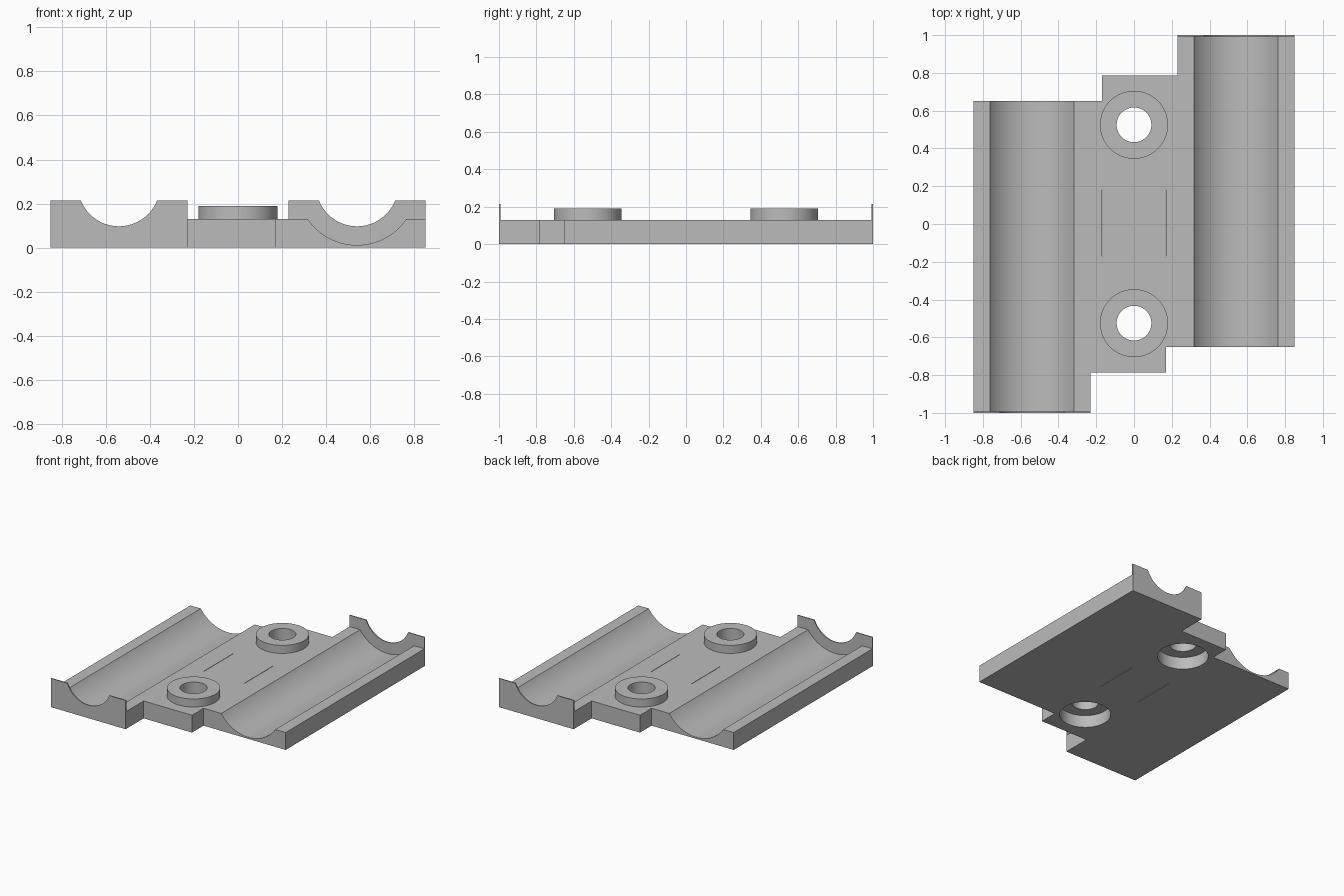
import bpy
import bmesh
import math

cube = bpy.data.objects.get("Cube")
if cube:
    bpy.data.objects.remove(cube, do_unlink=True)

TOP, WALL_TOP, THICK = 0.13, 0.215, 0.008
AXIS_X, AXIS_Z = 0.54, 0.283
GROOVE_R, LIP_R = 0.271, 0.186
BOSS_Y, BOSS_R, HOLE_R = 0.525, 0.18, 0.092

grey = bpy.data.materials.new("mid grey")
grey.use_nodes = True
COLOUR = (0.5, 0.5, 0.5, 1)
grey.diffuse_color = COLOUR
grey.node_tree.nodes["Principled BSDF"].inputs["Base Color"].default_value = COLOUR


def prism(name, points, offset):
    """Extrude a closed outline along the offset vector."""
    bm = bmesh.new()
    face = bm.faces.new([bm.verts.new(p) for p in points])
    moved = bmesh.ops.extrude_face_region(bm, geom=[face])["geom"]
    verts = [g for g in moved if isinstance(g, bmesh.types.BMVert)]
    bmesh.ops.translate(bm, verts=verts, vec=offset)
    bmesh.ops.recalc_face_normals(bm, faces=bm.faces)
    mesh = bpy.data.meshes.new(name)
    bm.to_mesh(mesh)
    bm.free()
    mesh.materials.append(grey)
    obj = bpy.data.objects.new(name, mesh)
    bpy.context.collection.objects.link(obj)
    return obj


def disc(name, y, radius, low, high):
    ring = [math.tau * i / 64 for i in range(64)]
    points = [(radius * math.cos(a), y + radius * math.sin(a), low) for a in ring]
    return prism(name, points, (0, 0, high - low))


def combine(target, tool, operation):
    """Apply a boolean and discard the tool."""
    mod = target.modifiers.new("boolean", "BOOLEAN")
    mod.operation, mod.solver, mod.object = operation, "EXACT", tool
    bpy.context.view_layer.objects.active = target
    bpy.ops.object.modifier_apply(modifier=mod.name)
    bpy.data.objects.remove(tool, do_unlink=True)


def smooth(obj):
    bpy.ops.object.select_all(action="DESELECT")
    obj.select_set(True)
    bpy.context.view_layer.objects.active = obj
    bpy.ops.object.shade_smooth_by_angle(angle=math.radians(30))


# Stepped base plate: half the outline, repeated by a half turn
END = 1 - THICK
half = [(-0.17, 0.65), (-0.85, 0.65), (-0.85, -END), (-0.23, -END),
        (-0.23, -0.787), (0.17, -0.787)]
outline = half + [(-x, -y) for x, y in half]
base = prism("base_plate", [(x, y, 0) for x, y in outline], (0, 0, TOP))

# Raised bosses with through holes and wide recesses underneath
for y in (-BOSS_Y, BOSS_Y):
    combine(base, disc("boss", y, BOSS_R, TOP - 0.02, 0.19), "UNION")
    combine(base, disc("recess", y, 0.176, -0.1, 0.093), "DIFFERENCE")
    combine(base, disc("hole", y, HOLE_R, -0.1, 0.4), "DIFFERENCE")

for side in (-1, 1):
    # Long round channel
    ring = [math.tau * i / 128 for i in range(128)]
    points = [(side * AXIS_X + GROOVE_R * math.cos(a), -1.5,
               AXIS_Z + GROOVE_R * math.sin(a)) for a in ring]
    combine(base, prism("channel", points, (0, 3, 0)), "DIFFERENCE")

    # Hairline slot through the middle
    x, w = side * 0.168, 0.0015
    slot = [(x - w, -0.17, -0.1), (x + w, -0.17, -0.1),
            (x + w, 0.18, -0.1), (x - w, 0.18, -0.1)]
    combine(base, prism("slot", slot, (0, 0, 0.4)), "DIFFERENCE")

    # Thin end wall with a rounded notch
    reach = math.acos((AXIS_Z - WALL_TOP) / LIP_R)
    arc = [-reach + 2 * reach * i / 40 for i in range(41)]
    wall = [(-0.31, 0), (-0.31, WALL_TOP)]
    wall += [(LIP_R * math.sin(a), AXIS_Z - LIP_R * math.cos(a)) for a in arc]
    wall += [(0.31, WALL_TOP), (0.31, 0)]
    points = [(side * AXIS_X + px, side * END, pz) for px, pz in wall]
    name = "left_end_wall" if side > 0 else "right_end_wall"
    smooth(prism(name, points, (0, side * THICK, 0)))

smooth(base)
